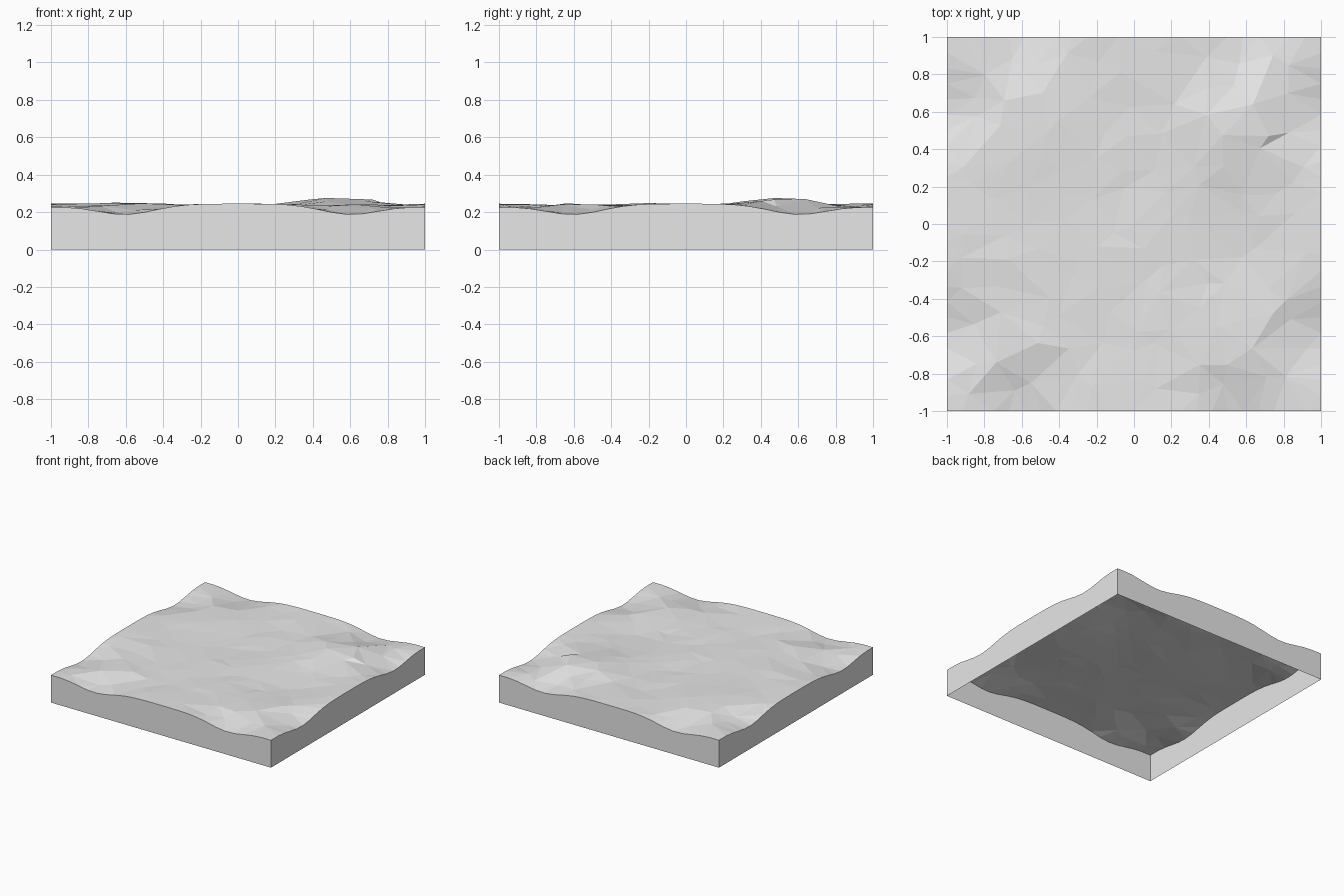
import bpy
import bmesh
import math
import random
from mathutils import Vector
from mathutils.geometry import delaunay_2d_cdt

random.seed(7)

default_cube = bpy.data.objects.get("Cube")
if default_cube:
    bpy.data.objects.remove(default_cube, do_unlink=True)

EDGE_STEPS = 24
GRID = 11

# Plain grey stone colour
grey = bpy.data.materials.new("plain_grey")
grey.use_nodes = True
grey.diffuse_color = (0.8, 0.8, 0.8, 1)
grey.node_tree.nodes["Principled BSDF"].inputs["Base Color"].default_value = grey.diffuse_color

# Hills and hollows: x, y, height, radius
MOUNDS = [
    (0.42, 0.48, 0.032, 0.24),
    (0.72, 0.56, 0.032, 0.22),
    (-0.65, 0.48, 0.018, 0.28),
    (-0.62, -0.15, 0.012, 0.25),
    (-0.55, -0.62, 0.010, 0.22),
    (0.72, -0.52, 0.012, 0.16),
    (0.45, -0.70, 0.010, 0.16),
    (0.50, -0.18, -0.018, 0.24),
    (0.05, 0.30, -0.008, 0.25),
]


def edge_height(t):
    """Matching wavy rim on all four sides, so that tiles join."""
    return 0.245 - 0.055 * math.exp(-((abs(t) - 0.6) / 0.22) ** 2) - 0.018 * t ** 4


def ground_height(x, y):
    inner = 0.235 + sum(h * math.exp(-((x - cx) ** 2 + (y - cy) ** 2) / r ** 2)
                        for cx, cy, h, r in MOUNDS)
    # Blend from the rim height into the hills
    along, across = (x, y) if abs(y) > abs(x) else (y, x)
    d = min((1 - abs(across)) / 0.34, 1)
    w = d * d * (3 - 2 * d)
    return edge_height(along) * (1 - w) + inner * w


def make_object(name, bm):
    mesh = bpy.data.meshes.new(name)
    bm.to_mesh(mesh)
    bm.free()
    mesh.materials.append(grey)
    obj = bpy.data.objects.new(name, mesh)
    bpy.context.collection.objects.link(obj)
    return obj


# Rim points, counter-clockwise from the front left corner of the plan
steps = [-1 + 2 * i / EDGE_STEPS for i in range(EDGE_STEPS)]
rim = [(t, -1) for t in steps] + [(1, t) for t in steps]
rim += [(-x, -y) for x, y in rim]

# Ground: irregular triangles over scattered points
points = [Vector(p) for p in rim]
spacing = 1.72 / (GRID - 1)
for i in range(GRID):
    for j in range(GRID):
        jitter = [random.uniform(-0.4, 0.4) * spacing for _ in range(2)]
        x = -0.86 + i * spacing + jitter[0]
        y = -0.86 + j * spacing + jitter[1]
        points.append(Vector((x, y)))
flat_verts, _, triangles, *_ = delaunay_2d_cdt(points, [], [], 0, 1e-6)

bm = bmesh.new()
ground = []
for v in flat_verts:
    inside = max(abs(v.x), abs(v.y)) < 0.99
    bump = random.uniform(-0.004, 0.004) if inside else 0
    ground.append(bm.verts.new((v.x, v.y, ground_height(v.x, v.y) + bump)))
for tri in triangles:
    face = bm.faces.new([ground[k] for k in tri])
    face.normal_update()
    if face.normal.z < 0:
        face.normal_flip()
make_object("ground_surface", bm)

# Side walls: thin skirt below the rim, open underneath
bm = bmesh.new()
tops = [bm.verts.new((x, y, ground_height(x, y))) for x, y in rim]
feet = [bm.verts.new((x, y, 0)) for x, y in rim]
for a in range(len(rim)):
    b = (a + 1) % len(rim)
    bm.faces.new((feet[a], feet[b], tops[b], tops[a]))
make_object("side_walls", bm)
